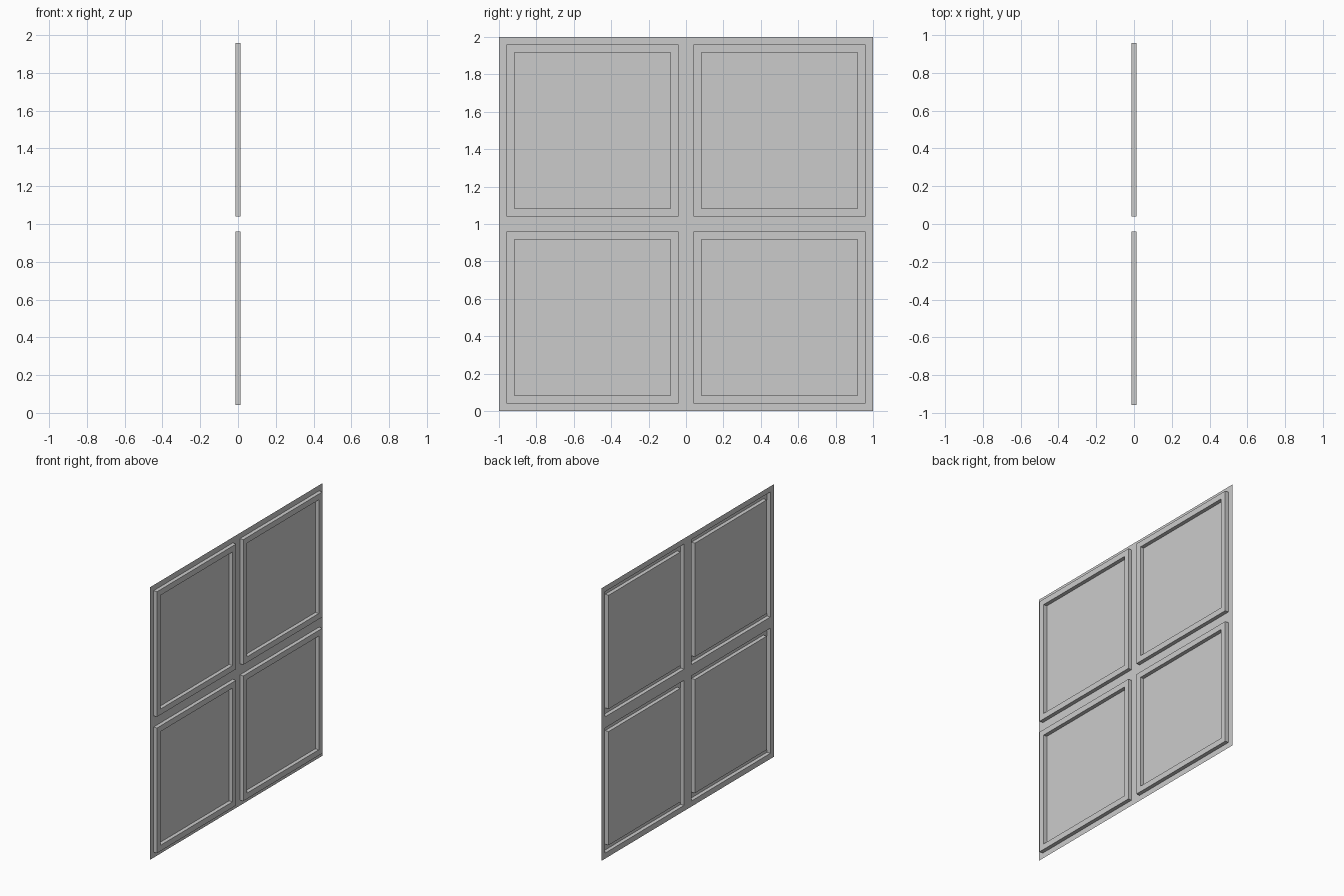
import bpy, bmesh
from math import radians
from mathutils import Matrix

if "Cube" in bpy.data.objects:
    bpy.data.objects.remove(bpy.data.objects["Cube"])

BORDER, RIDGE, HEIGHT = 0.041, 0.042, 0.028

# Single-sheet wall, two by two panels, facing +x
bm = bmesh.new()
bmesh.ops.create_grid(bm, x_segments=2, y_segments=2, size=1.0)
bmesh.ops.transform(
    bm, verts=bm.verts,
    matrix=Matrix.Translation((-HEIGHT / 2, 0, 1)) @ Matrix.Rotation(radians(90), 4, 'Y'))

# Embossed frame on every panel: border, rise, flat ridge, drop back to the sheet
panels = list(bm.faces)
for thickness, depth in ((BORDER, 0), (0, HEIGHT), (RIDGE, 0), (0, -HEIGHT)):
    bmesh.ops.inset_individual(bm, faces=panels, thickness=thickness,
                               depth=depth, use_even_offset=True)

mesh = bpy.data.meshes.new("panelled_wall")
bm.to_mesh(mesh)
bm.free()
wall = bpy.data.objects.new("panelled_wall", mesh)
bpy.context.collection.objects.link(wall)
